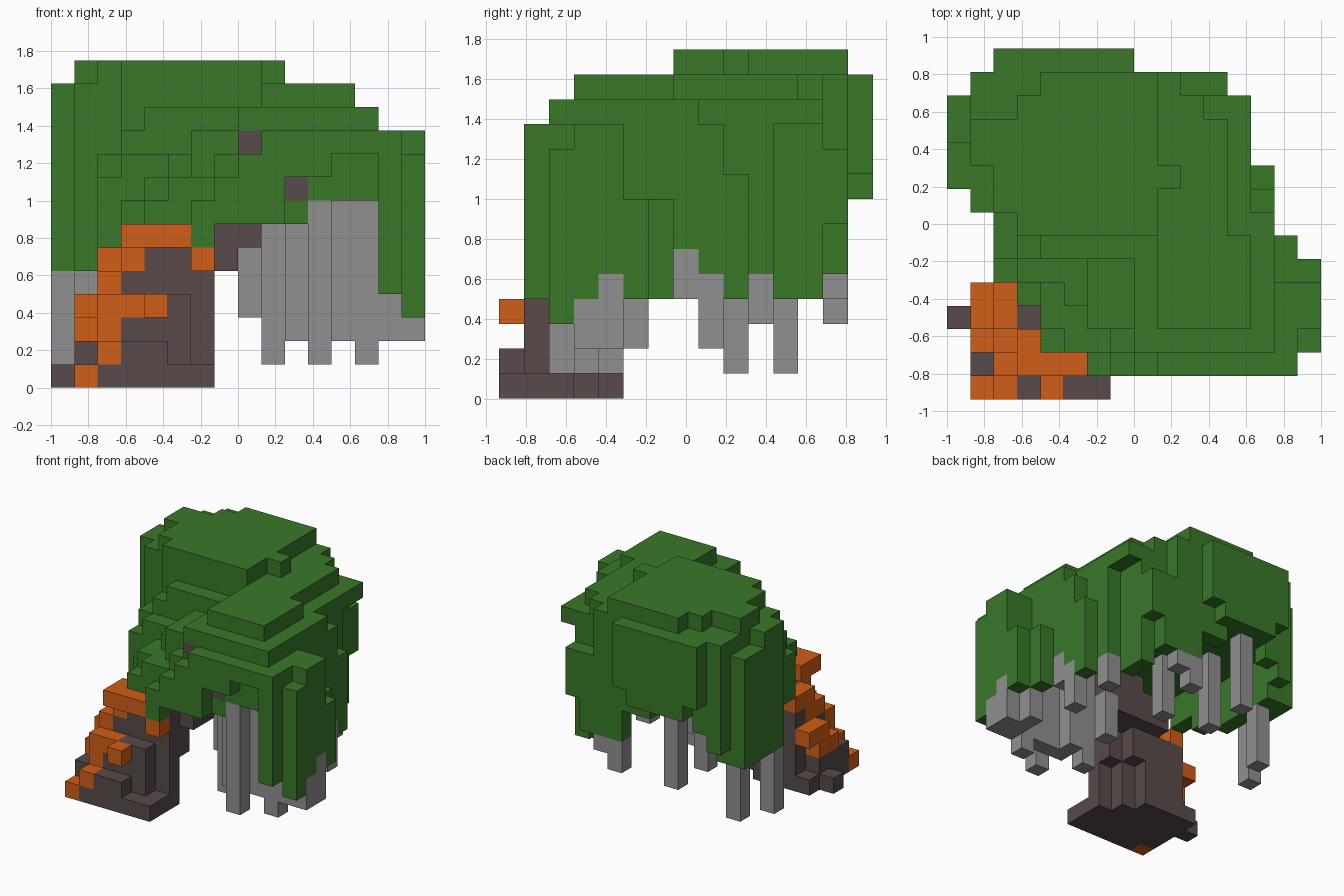
import bpy
import bmesh
from mathutils import Vector

if "Cube" in bpy.data.objects:
    bpy.data.objects.remove(bpy.data.objects["Cube"])

UNIT = 0.125
ORIGIN = Vector((-1, -0.9375, 0))
SIDES = [Vector(d) for d in ((1, 0, 0), (-1, 0, 0), (0, 1, 0),
                             (0, -1, 0), (0, 0, 1), (0, 0, -1))]


def material(name, color):
    mat = bpy.data.materials.new(name)
    mat.use_nodes = True
    mat.diffuse_color = (*color, 1)
    mat.node_tree.nodes["Principled BSDF"].inputs["Base Color"].default_value = (*color, 1)
    return mat


def box(i0, i1, j0, j1, k0, k1):
    """Block cells from first to last index inclusive; heights are half open."""
    return {(i, j, k) for i in range(i0, i1 + 1)
            for j in range(j0, j1 + 1) for k in range(k0, k1)}


# Leaf plan: rectangles of columns, each raised to a given level
columns = {}


def raise_leaves(top, *rects):
    for i0, i1, j0, j1 in rects:
        for i in range(i0, i1 + 1):
            for j in range(j0, j1 + 1):
                columns[i, j] = max(top, columns.get((i, j), 0))


# Sloping front corner, stepping down towards the trunk
raise_leaves(8, (4, 4, 2, 2), (6, 6, 1, 1), (3, 3, 4, 4))
raise_leaves(9, (4, 4, 4, 4), (4, 5, 3, 3), (5, 6, 2, 2), (7, 7, 1, 1), (2, 2, 5, 5))
raise_leaves(10, (3, 5, 5, 5), (5, 6, 4, 4), (6, 6, 3, 3), (7, 7, 2, 2), (2, 2, 6, 7))
# Outer ledges
raise_leaves(8, (14, 15, 5, 5), (14, 14, 6, 6))
raise_leaves(9, (13, 13, 9, 9))
raise_leaves(10, (10, 11, 13, 13), (8, 8, 1, 1), (15, 15, 2, 2))
raise_leaves(11, (9, 14, 1, 1), (14, 14, 2, 2), (14, 15, 3, 4), (6, 7, 3, 5),
             (3, 3, 6, 6), (13, 13, 8, 8))
# Upper tiers
raise_leaves(12, (8, 13, 2, 6), (4, 8, 6, 6), (12, 13, 7, 7), (12, 12, 8, 12),
             (11, 11, 12, 12), (0, 0, 11, 12))
raise_leaves(13, (9, 12, 3, 6), (3, 11, 7, 7), (1, 11, 8, 9), (0, 11, 9, 10),
             (1, 11, 11, 11), (1, 10, 12, 12), (1, 9, 13, 13), (2, 7, 14, 14))
raise_leaves(14, (3, 8, 7, 7), (2, 8, 8, 10), (1, 8, 10, 11), (9, 9, 9, 9),
             (3, 8, 12, 12), (4, 8, 13, 13))

# Lowest leaf level along each stretch of the rim
FRONT = {6: 6, 10: 9, 11: 9, 12: 10, 13: 10, 14: 4}
BACK = {1: 6, 2: 7, 3: 8, 4: 8, 5: 8, 6: 7, 7: 7, 11: 7}
LEFT = {4: 5, 7: 6, 8: 5, 10: 5, 11: 11, 12: 11}


def underside(i, j):
    """Leaves hang low at the rim and arch up inside."""
    if j == 14:
        return 9 if i in (2, 7) else 8
    if j == 13:
        return BACK.get(i, 5)
    if i <= 1:
        return 5
    if j == 1:
        return FRONT.get(i, 7)
    if (i, j) == (15, 2):
        return 3
    if (i, j) == (14, 5) or i == 11 and j >= 11:
        return 4
    inside = all((i + a, j + b) in columns
                 for a, b in ((1, 0), (-1, 0), (0, 1), (0, -1)))
    if inside:
        return 7 if j == 2 and i <= 10 else 8
    if i >= 12:
        return LEFT.get(j, 4)
    if j <= 6:
        return 6 if i == 2 else 7
    return 5


leaves = set()
for (i, j), top in columns.items():
    leaves |= box(i, i, j, j, underside(i, j), top)

# Trunk foot, stepped diagonally at the back left
trunk = box(1, 4, 0, 4, 0, 1) | box(5, 5, 0, 3, 0, 1) | box(6, 6, 0, 2, 0, 1)
trunk |= box(0, 0, 3, 3, 0, 1) | box(3, 4, 0, 0, 1, 2) | box(1, 1, 1, 3, 1, 2)
# Leaning stem
trunk |= box(2, 4, 1, 4, 1, 4) | box(5, 5, 1, 3, 1, 4) | box(6, 6, 2, 2, 1, 5)
trunk |= box(2, 5, 2, 4, 4, 5) | box(5, 5, 4, 4, 3, 5) | box(6, 6, 3, 3, 3, 5)
trunk |= box(3, 3, 3, 3, 5, 6) | box(4, 6, 2, 5, 5, 7) | box(7, 7, 3, 5, 5, 8)
trunk |= box(6, 8, 3, 5, 6, 8)
branches = box(8, 8, 2, 2, 10, 11) | box(10, 10, 2, 2, 8, 9)
trunk |= branches

# Bright growth climbing the outside of the trunk
growth = box(1, 1, 0, 0, 0, 1) | box(2, 2, 0, 0, 1, 2) | box(4, 4, 0, 0, 3, 4)
growth |= box(1, 1, 2, 2, 2, 3) | box(1, 1, 3, 3, 2, 4) | box(1, 1, 4, 4, 3, 4)
growth |= box(2, 2, 1, 1, 1, 4) | box(3, 3, 1, 1, 3, 4) | box(2, 2, 2, 2, 4, 5)
growth |= box(2, 2, 3, 3, 4, 6) | box(2, 2, 4, 4, 5, 6) | box(3, 3, 1, 1, 6, 7)
growth |= box(3, 3, 2, 2, 5, 7) | box(4, 5, 1, 1, 6, 7) | box(6, 6, 1, 1, 5, 6)
trunk -= growth
leaves -= trunk | growth

# Vines: column and lowest level, each hanging from the leaves above it
vines = set()
for i, j, low in ((0, 9, 1), (1, 11, 1), (4, 13, 3), (4, 10, 3), (6, 8, 4),
                  (8, 13, 3), (9, 13, 4), (8, 5, 3), (9, 4, 1), (10, 3, 2),
                  (10, 4, 2), (11, 2, 1), (11, 3, 2), (12, 3, 2), (13, 3, 1),
                  (14, 3, 2), (14, 4, 2), (15, 4, 2), (14, 5, 2), (15, 3, 2),
                  (13, 7, 4), (13, 8, 2), (12, 10, 3)):
    vines |= box(i, i, j, j, low, underside(i, j))
vines -= trunk | growth | leaves

solid = leaves | trunk | growth | vines


def build(name, cells, mat):
    """Skin the exposed sides of a set of cells as one flat-shaded mesh."""
    bm = bmesh.new()
    for cell in sorted(cells):
        base = Vector(cell)
        for d in SIDES:
            if tuple(int(c) for c in base + d) in solid:
                continue
            u = Vector((d.y, d.z, d.x))
            v = d.cross(u)
            mid = base + Vector((0.5, 0.5, 0.5)) + d / 2
            corners = (mid - u / 2 - v / 2, mid + u / 2 - v / 2,
                       mid + u / 2 + v / 2, mid - u / 2 + v / 2)
            bm.faces.new([bm.verts.new(ORIGIN + c * UNIT) for c in corners])
    bmesh.ops.remove_doubles(bm, verts=bm.verts, dist=UNIT / 100)
    mesh = bpy.data.meshes.new(name)
    bm.to_mesh(mesh)
    bm.free()
    mesh.materials.append(mat)
    bpy.context.collection.objects.link(bpy.data.objects.new(name, mesh))


build("leaf_canopy", leaves, material("leaf green", (0.041, 0.19, 0.022)))
build("trunk", trunk, material("dark bark", (0.098, 0.069, 0.067)))
build("trunk_growth", growth, material("burnt orange", (0.64, 0.112, 0.009)))
build("hanging_vines", vines, material("vine grey", (0.28, 0.28, 0.28)))
